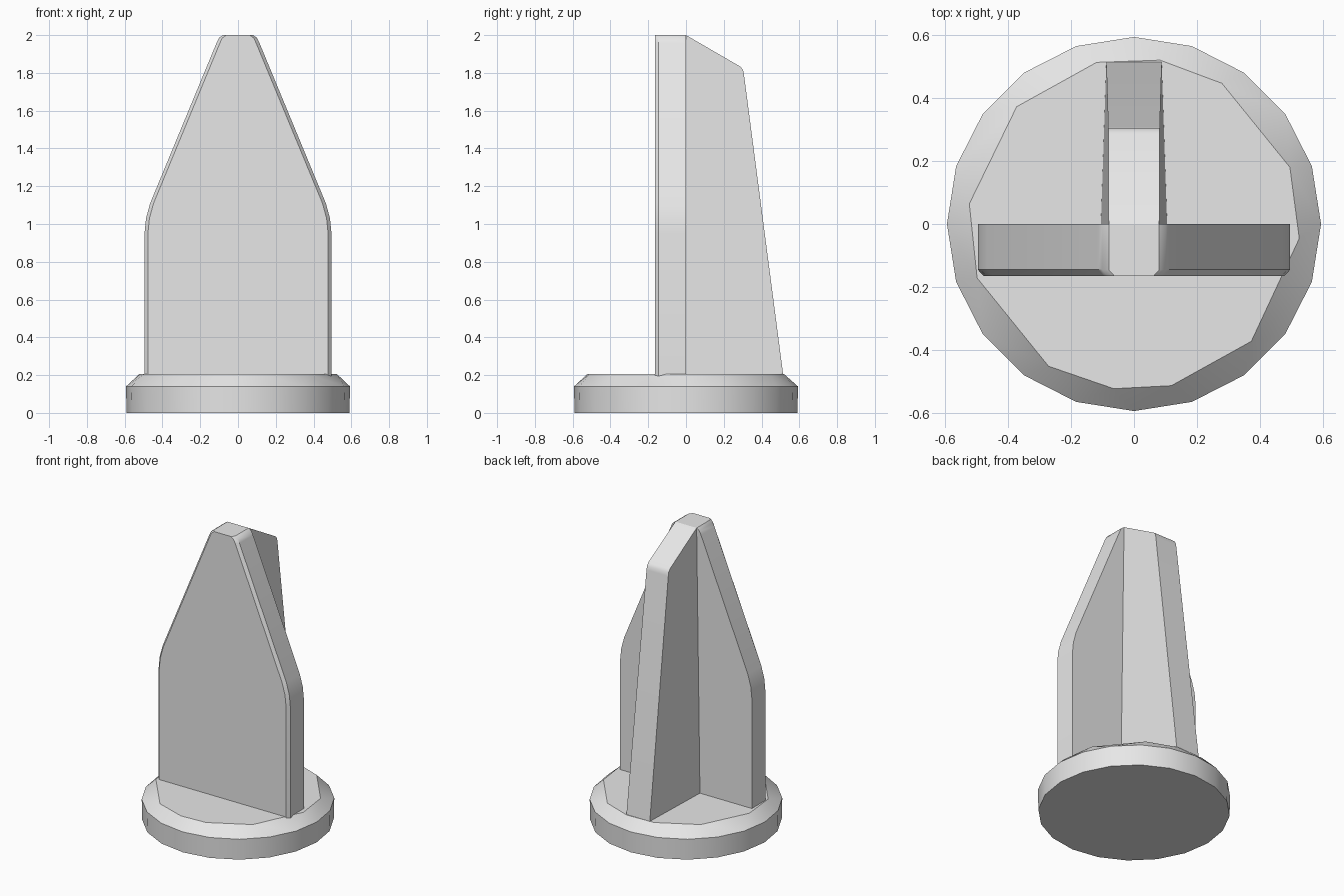
import bpy
import bmesh
from math import cos, sin, radians

if "Cube" in bpy.data.objects:
    bpy.data.objects.remove(bpy.data.objects["Cube"])

grey = bpy.data.materials.new("plain grey")
grey.use_nodes = True
grey.diffuse_color = (0.8, 0.8, 0.8, 1)
grey.node_tree.nodes["Principled BSDF"].inputs["Base Color"].default_value = (0.8, 0.8, 0.8, 1)


def finish(name, bm):
    """Turn a bmesh into a named grey object with sharp edges kept."""
    bmesh.ops.recalc_face_normals(bm, faces=bm.faces)
    mesh = bpy.data.meshes.new(name)
    bm.to_mesh(mesh)
    bm.free()
    mesh.materials.append(grey)
    obj = bpy.data.objects.new(name, mesh)
    bpy.context.collection.objects.link(obj)
    bpy.ops.object.select_all(action='DESELECT')
    obj.select_set(True)
    bpy.context.view_layer.objects.active = obj
    bpy.ops.object.shade_smooth_by_angle(angle=radians(30))
    return obj


def loft(name, rings):
    """Skin a list of equal-length point rings and cap both ends."""
    bm = bmesh.new()
    loops = [[bm.verts.new(p) for p in ring] for ring in rings]
    n = len(loops[0])
    for a, b in zip(loops, loops[1:]):
        for i in range(n):
            j = (i + 1) % n
            bm.faces.new((a[i], a[j], b[j], b[i]))
    bm.faces.new(loops[0])
    bm.faces.new(loops[-1])
    return finish(name, bm)


def mirrored(half):
    return half + [(-x, z) for x, z in reversed(half)]


# Round base: many-sided rim, with a coarser uneven polygon on top
bm = bmesh.new()
rim_angles = [i * 18 for i in range(20)]
top_angles = [103, 81, 58, 20, -5, -45, -77, -97, -121, -161, 173, 135]
for radius, z, angles in ((0.59, 0, rim_angles), (0.593, 0.14, rim_angles), (0.526, 0.205, top_angles)):
    for a in angles:
        bm.verts.new((radius * cos(radians(a)), radius * sin(radians(a)), z))
bmesh.ops.convex_hull(bm, input=bm.verts)
bmesh.ops.dissolve_limit(bm, angle_limit=radians(1), verts=bm.verts, edges=bm.edges)
finish("round_base", bm)

# Upright pointed plate with a chamfered front edge
half = [(0.495, 0.16), (0.495, 0.95), (0.487, 1.03), (0.465, 1.11),
        (0.113, 1.96), (0.101, 1.985), (0.08, 2.0)]
outer = mirrored(half)
inner = mirrored([(x - 0.018, z) for x, z in half])
loft("pointed_plate", [[(x, y, z) for x, z in shape]
                       for y, shape in ((0, outer), (-0.145, outer), (-0.165, inner))])

# Tapered rear fin, thicker toward its root at the plate
side = [(0, 0.16), (0.52, 0.16), (0.307, 1.79), (0.302, 1.815), (0.288, 1.833), (0, 2.0)]


def fin_half_width(y, z):
    return 0.08 + (2 - z) / 1.8 * (0.025 - 0.033 * y)


loft("rear_fin", [[(s * fin_half_width(y, z), y, z) for y, z in side] for s in (-1, 1)])
